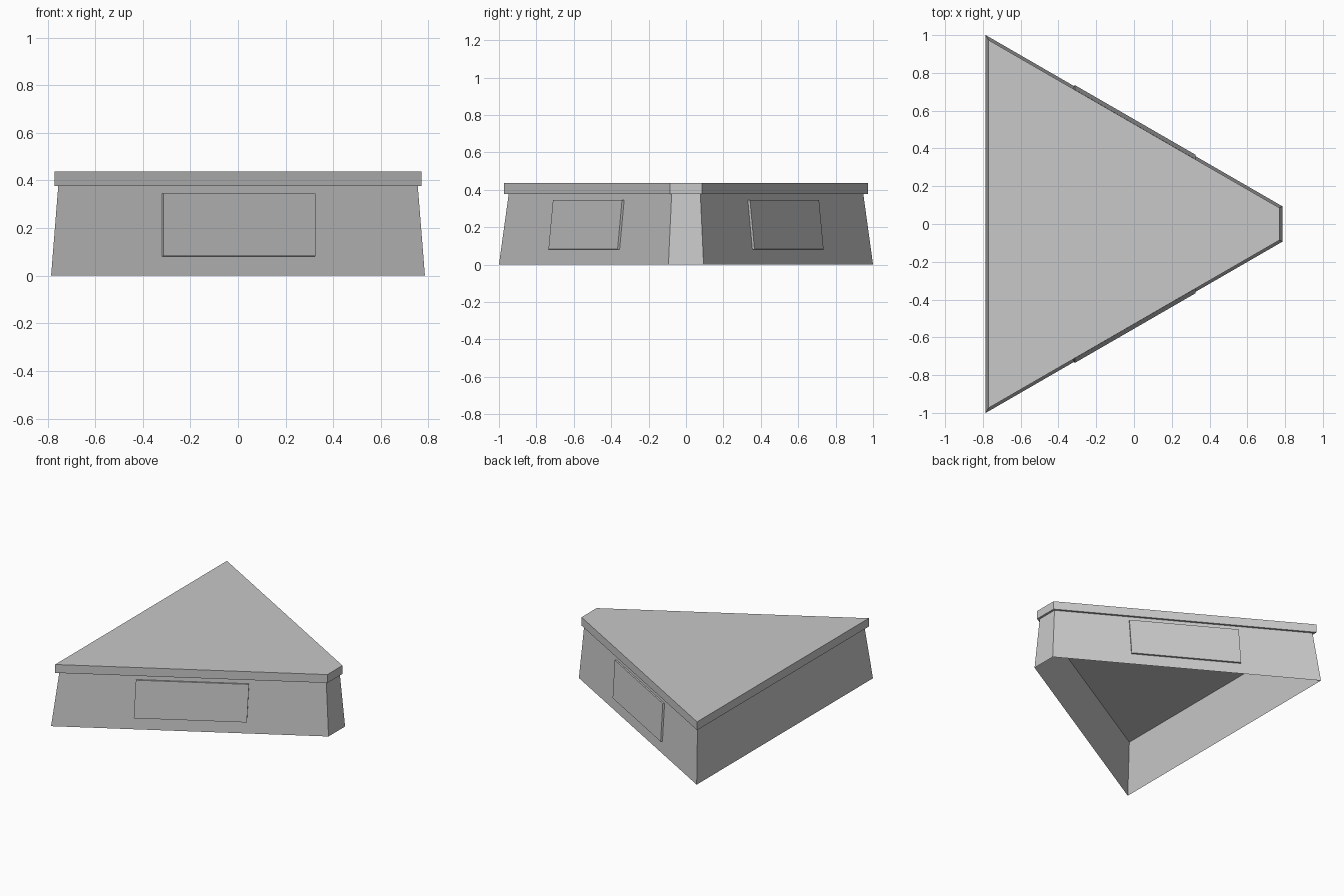
import bpy, bmesh, math
from mathutils import Vector

if "Cube" in bpy.data.objects:
    bpy.data.objects.remove(bpy.data.objects["Cube"])

grey = bpy.data.materials.new("light_grey")
grey.diffuse_color = (0.58, 0.58, 0.58, 1)
grey.use_nodes = True
grey.node_tree.nodes["Principled BSDF"].inputs["Base Color"].default_value = grey.diffuse_color

HALF_X, WIDE, NARROW = 0.785, 1.0, 0.094   # footprint: triangle with a clipped tip
BODY_Z, TOP_Z = 0.377, 0.437
BODY_INSET, LID_INSET = 0.03, 0.015


def outline(inset, z):
    """Footprint moved inward by the same distance on every side."""
    x = HALF_X - inset
    wide = WIDE - inset * math.tan(math.radians(60))
    narrow = NARROW - inset * math.tan(math.radians(30))
    return [Vector(p) for p in ((-x, -wide, z), (x, -narrow, z), (x, narrow, z), (-x, wide, z))]


def loft(name, lower, upper, bottom=True, top=True):
    """Join two matching loops with side walls and optional caps."""
    bm = bmesh.new()
    a = [bm.verts.new(p) for p in lower]
    b = [bm.verts.new(p) for p in upper]
    n = len(a)
    for i in range(n):
        j = (i + 1) % n
        bm.faces.new((a[i], a[j], b[j], b[i]))
    if bottom:
        bm.faces.new(a[::-1])
    if top:
        bm.faces.new(b)
    mesh = bpy.data.meshes.new(name)
    bm.to_mesh(mesh)
    bm.free()
    mesh.materials.append(grey)
    obj = bpy.data.objects.new(name, mesh)
    bpy.context.collection.objects.link(obj)
    return obj


# Tapered hollow body, open underneath
base = outline(0, 0)
shoulder = outline(BODY_INSET, BODY_Z)
loft("body", base, shoulder, bottom=False, top=False)

# Overhanging slab lid
loft("lid", outline(LID_INSET, BODY_Z), outline(LID_INSET, TOP_Z))

# Raised rectangular panel on the front slanted wall
out = (base[1] - base[0]).cross(shoulder[0] - base[0]).normalized()


def on_wall(x, z):
    f = z / BODY_Z
    p, q = base[0].lerp(shoulder[0], f), base[1].lerp(shoulder[1], f)
    return p.lerp(q, (x - p.x) / (q.x - p.x))


back = [on_wall(x, z) for x, z in ((-0.32, 0.081), (0.32, 0.081), (0.32, 0.345), (-0.32, 0.345))]
panel = loft("side_panels", back, [p + out * 0.013 for p in back], bottom=False)

# Same panel on the opposite slanted wall
mirror = panel.modifiers.new("mirror", 'MIRROR')
mirror.use_axis = (False, True, False)
mirror.use_mirror_merge = False
